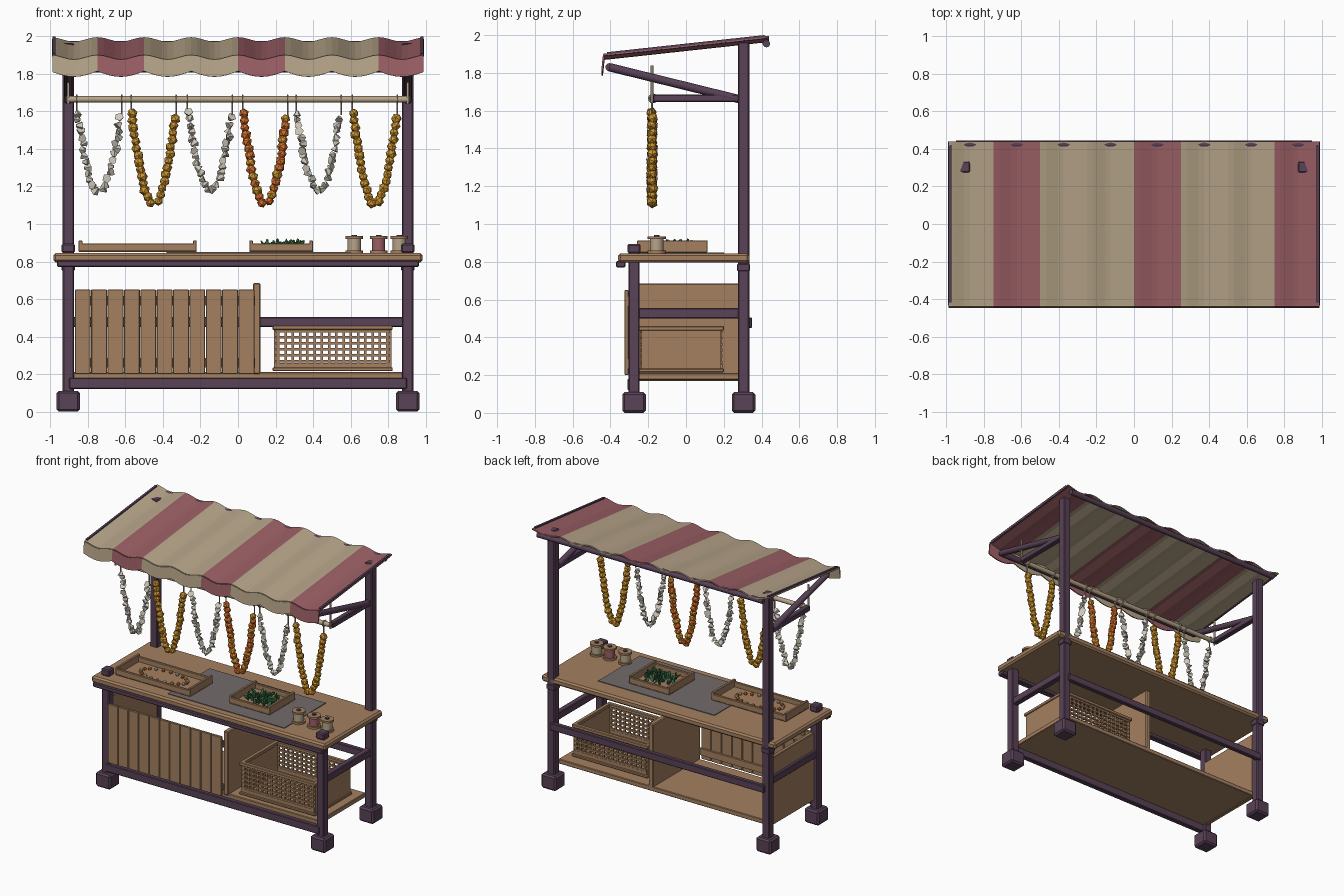
import bpy, bmesh, math, random
from mathutils import Vector, Matrix, Euler

random.seed(4)
cube = bpy.data.objects.get("Cube")
if cube:
    bpy.data.objects.remove(cube, do_unlink=True)


def material(name, r, g, b):
    m = bpy.data.materials.new(name)
    m.use_nodes = True
    m.diffuse_color = (r, g, b, 1)
    m.node_tree.nodes["Principled BSDF"].inputs["Base Color"].default_value = (r, g, b, 1)
    return m


PURPLE = material("purple painted wood", 0.10, 0.054, 0.095)
WOOD = material("warm wood", 0.37, 0.215, 0.115)
CREAM = material("cream cloth", 0.47, 0.375, 0.25)
RED = material("faded red cloth", 0.33, 0.115, 0.13)
YELLOW = material("marigold yellow", 0.65, 0.31, 0.03)
ORANGE = material("marigold orange", 0.70, 0.17, 0.025)
WHITE = material("jasmine white", 0.62, 0.58, 0.49)
GREY = material("grey cloth", 0.17, 0.15, 0.145)
GREEN = material("leaf green", 0.035, 0.16, 0.06)


def finish(name, bm, mats):
    me = bpy.data.meshes.new(name)
    bm.to_mesh(me)
    bm.free()
    for m in mats:
        me.materials.append(m)
    ob = bpy.data.objects.new(name, me)
    bpy.context.collection.objects.link(ob)
    return ob


def add_box(bm, x, y, z):
    """Add a box given by its (low, high) range on each axis."""
    mid = [(a + b) / 2 for a, b in (x, y, z)]
    size = [b - a for a, b in (x, y, z)]
    bmesh.ops.create_cube(bm, size=1, matrix=Matrix.Translation(mid) @ Matrix.Diagonal((*size, 1)))


def boxes(name, ranges, mat, bevel=0.0):
    bm = bmesh.new()
    for r in ranges:
        add_box(bm, *r)
    ob = finish(name, bm, [mat])
    if bevel:
        mod = ob.modifiers.new("bevel", "BEVEL")
        mod.width = bevel
        mod.segments = 1
    return ob


def around(c, h):
    return (c - h, c + h)


def rod(name, a, b, r, mat, sides=12):
    a, b = Vector(a), Vector(b)
    bm = bmesh.new()
    turn = (b - a).to_track_quat("Z", "Y").to_matrix().to_4x4()
    bmesh.ops.create_cone(bm, cap_ends=True, segments=sides, radius1=r, radius2=r,
                          depth=(b - a).length, matrix=Matrix.Translation((a + b) / 2) @ turn)
    ob = finish(name, bm, [mat])
    for f in ob.data.polygons:
        f.use_smooth = len(f.vertices) == 4
    return ob


# Frame: posts, feet, rails and roof brackets
FRONT, BACK = -0.275, 0.305
for side, s in (("right", -1), ("left", 1)):
    x = 0.905 * s
    for end, y, top in (("front", FRONT, 0.89), ("back", BACK, 1.965)):
        boxes(f"{side}_{end}_post", [(around(x, 0.03), around(y, 0.03), (0.08, top))], PURPLE, 0.006)
        boxes(f"{side}_{end}_foot", [(around(x, 0.062), around(y, 0.062), (0.01 * 0, 0.11))], PURPLE, 0.012)
    boxes(f"{side}_front_cap", [(around(x, 0.035), around(FRONT, 0.035), (0.845, 0.895))], PURPLE, 0.008)
    boxes(f"{side}_back_collar", [(around(x, 0.036), around(BACK, 0.034), (0.75, 0.79))], PURPLE, 0.005)
    boxes(f"{side}_side_rail", [(around(x, 0.022), (FRONT, BACK), (0.5, 0.555))], PURPLE, 0.005)
    boxes(f"{side}_roof_arm", [(around(x, 0.02), (-0.175, BACK), (1.645, 1.685))], PURPLE, 0.005)
    rod(f"{side}_roof_brace", (x, BACK - 0.02, 1.66), (x, -0.405, 1.83), 0.022, PURPLE)
    rod(f"{side}_rod_tie", (x, -0.18, 1.64), (x, -0.18, 1.84), 0.007, CREAM, 8)
boxes("front_bottom_rail", [((-0.9, 0.9), (-0.31, -0.27), (0.12, 0.18))], PURPLE, 0.005)
boxes("back_middle_rail", [((-0.9, 0.9), (0.315, 0.35), (0.45, 0.505))], PURPLE, 0.005)
boxes("counter_front_rail", [((-0.965, 0.965), (-0.37, -0.32), (0.77, 0.805))], PURPLE, 0.006)
rod("back_roof_beam", (-0.95, 0.425, 1.955), (0.95, 0.425, 1.955), 0.02, PURPLE)
rod("front_roof_beam", (-0.91, -0.405, 1.83), (0.91, -0.405, 1.83), 0.022, PURPLE)
rod("garland_rod", (-0.9, -0.175, 1.665), (0.9, -0.175, 1.665), 0.017, CREAM)

# Counter, shelf and storage panels
boxes("counter_top", [((-0.985, 0.985), (-0.36, 0.335), (0.795, 0.845))], WOOD, 0.012)
boxes("bottom_shelf", [((-0.88, 0.88), (-0.28, 0.28), (0.175, 0.21))], WOOD, 0.004)
boxes("divider_panel", [((0.08, 0.12), (-0.29, 0.28), (0.2, 0.685))], WOOD, 0.006)
boxes("end_panel", [((-0.905, -0.875), (-0.25, 0.28), (0.17, 0.685))], WOOD, 0.004)
PLANKS = 11
pitch = 0.96 / PLANKS
boxes("front_planks", [((-0.87 + i * pitch, -0.873 + (i + 1) * pitch), (-0.325, -0.305), (0.2, 0.65))
                       for i in range(PLANKS)], WOOD, 0.003)
boxes("plank_battens", [((-0.87, 0.09), (-0.306, -0.29), around(z, 0.025)) for z in (0.26, 0.59)], WOOD)

# Canopy: rippled striped sheet with a scalloped front edge
SEG, STEP = 0.25, 0.25 / 8
xs = [max(-0.99, min(0.99, i * STEP)) for i in range(-32, 33)]


def ripple(x):
    return 0.012 * math.cos(2 * math.pi * x / SEG)


def sheet(name, near, far):
    """Sheet between two edge functions that map x to (y, z)."""
    bm = bmesh.new()
    rows = [[bm.verts.new((x, *edge(x))) for x in xs] for edge in (near, far)]
    for i in range(len(xs) - 1):
        f = bm.faces.new((rows[0][i], rows[0][i + 1], rows[1][i + 1], rows[1][i]))
        f.material_index = int(math.floor((i - 32) * STEP / SEG) in (-3, 0, 3))
    ob = finish(name, bm, [CREAM, RED])
    mod = ob.modifiers.new("thickness", "SOLIDIFY")
    mod.thickness = 0.009
    mod.offset = 0


def eave(x):
    return (-0.435, 1.885 + ripple(x))


sheet("canopy", eave, lambda x: (0.44, 1.98 + ripple(x)))
sheet("valance", lambda x: (-0.444, 1.815 - 0.03 * abs(math.sin(math.pi * x / SEG))), eave)
for side, s in (("right", -1), ("left", 1)):
    bar = boxes(f"{side}_canopy_edge", [(around(0, 0.008), around(0, 0.42), around(0, 0.01))], PURPLE)
    bar.location = (0.982 * s, 0, 1.945)
    bar.rotation_euler.x = math.atan2(0.095, 0.875)


# Beads and flowers
def add_bead(bm, p, r, kind, index):
    turn = Euler([random.uniform(0, 6) for _ in range(3)]).to_matrix().to_4x4()
    place = Matrix.Translation(p) @ turn
    before = len(bm.faces)
    if kind == "flower":
        bmesh.ops.create_cone(bm, cap_ends=True, segments=5, radius1=r * 1.2, radius2=r * 0.4,
                              depth=r * 1.5, matrix=place)
    elif kind == "leaf":
        bmesh.ops.create_icosphere(bm, subdivisions=1, radius=r,
                                   matrix=place @ Matrix.Diagonal((1.5, 0.6, 0.3, 1)))
    else:
        bmesh.ops.create_icosphere(bm, subdivisions=1, radius=r, matrix=place)
    bm.faces.ensure_lookup_table()
    for f in bm.faces[before:]:
        f.material_index = index


def garland(name, cx, bottom, kind, mats, r, gap):
    bm = bmesh.new()
    half, last = 0.115, None
    for i in range(801):
        t = i / 400 - 1
        p = Vector((cx + half * t, -0.18, bottom + (1.59 - bottom) * abs(t) ** 2))
        if last is None or (p - last).length >= gap:
            last = p
            jitter = Vector((random.uniform(-1, 1), random.uniform(-1, 1), 0)) * 0.004
            add_bead(bm, p + jitter, r * random.uniform(0.9, 1.1), kind, random.randrange(len(mats)))
    finish(name, bm, mats)
    for s in (-1, 1):
        x = cx + (half + 0.005) * s
        rod(name + "_hook", (x, -0.18, 1.58), (x, -0.18, 1.65), 0.005, CREAM, 6)
        bpy.ops.mesh.primitive_torus_add(location=(x, -0.175, 1.665), rotation=(0, math.pi / 2, 0),
                                         major_radius=0.021, minor_radius=0.005,
                                         major_segments=12, minor_segments=6)
        ring = bpy.context.object
        ring.name = name + "_ring"
        ring.data.materials.append(CREAM)


for i, cx in enumerate((-0.74, -0.15, 0.43)):
    garland(f"white_garland_{i + 1}", cx, 1.175, "flower", [WHITE], 0.02, 0.032)
for name, cx, mats in (("yellow_garland_1", -0.45, [YELLOW]), ("orange_garland", 0.145, [ORANGE, ORANGE, YELLOW]),
                       ("yellow_garland_2", 0.73, [YELLOW])):
    garland(name, cx, 1.105, "bead", mats, 0.028, 0.037)


# Counter goods: cloth, trays and spools
boxes("counter_cloth", [((-0.38, 0.6), (-0.3, 0.2), (0.845, 0.85))], GREY)


def tray(name, x, y):
    (x0, x1), (y0, y1), t = x, y, 0.02
    boxes(name, [(x, y, (0.85, 0.86)),
                 (x, (y0, y0 + t), (0.855, 0.897)), (x, (y1 - t, y1), (0.855, 0.897)),
                 ((x0, x0 + t), y, (0.855, 0.912)), ((x1 - t, x1), y, (0.855, 0.912))], WOOD, 0.003)


tray("bead_tray", (-0.85, -0.22), (-0.26, 0.01))
tray("leaf_tray", (0.06, 0.4), (-0.19, 0.115))
bm = bmesh.new()
for i in range(20):
    a = i * math.tau / 20
    add_bead(bm, (-0.535 + 0.19 * math.cos(a), -0.125 + 0.08 * math.sin(a), 0.873), 0.014, "bead", i % 3)
finish("loose_beads", bm, [ORANGE, WHITE, YELLOW])
bm = bmesh.new()
for i in range(50):
    p = (0.23 + random.uniform(-0.11, 0.11), -0.04 + random.uniform(-0.08, 0.08), random.uniform(0.87, 0.895))
    add_bead(bm, p, 0.022, "leaf", 0)
finish("leaf_pile", bm, [GREEN])
for i, (x, mat) in enumerate(((0.62, CREAM), (0.75, RED), (0.86, CREAM))):
    for part, z0, z1, r, m in (("base", 0.845, 0.86, 0.048, WOOD), ("thread", 0.86, 0.92, 0.036, mat),
                               ("top", 0.92, 0.935, 0.048, WOOD), ("peg", 0.935, 0.942, 0.015, PURPLE)):
        rod(f"spool_{i + 1}_{part}", (x, -0.155, z0), (x, -0.155, z1), r, m, 14)

# Lattice basket on the shelf
X, Y = (0.2, 0.81), (-0.235, 0.185)
bars = [(X, Y, (0.215, 0.23))]
for y in Y:
    wall = around(y, 0.006)
    bars += [(around(0.215 + i * 0.58 / 15, 0.0065), wall, (0.22, 0.45)) for i in range(16)]
    bars += [(X, around(y, 0.008), around(0.268 + i * 0.032, 0.006)) for i in range(6)]
    bars += [(X, around(y, 0.007), (0.22, 0.26))]
boxes("basket_lattice", bars, WOOD)
boxes("basket_ends", [(around(x, 0.008), Y, (0.22, 0.45)) for x in X], WOOD)
rims = []
for z in ((0.215, 0.235), (0.435, 0.46)):
    rims += [((X[0] - 0.015, X[1] + 0.015), around(y, 0.015), z) for y in Y]
    rims += [(around(x, 0.015), Y, z) for x in X]
boxes("basket_rims", rims, WOOD, 0.004)
